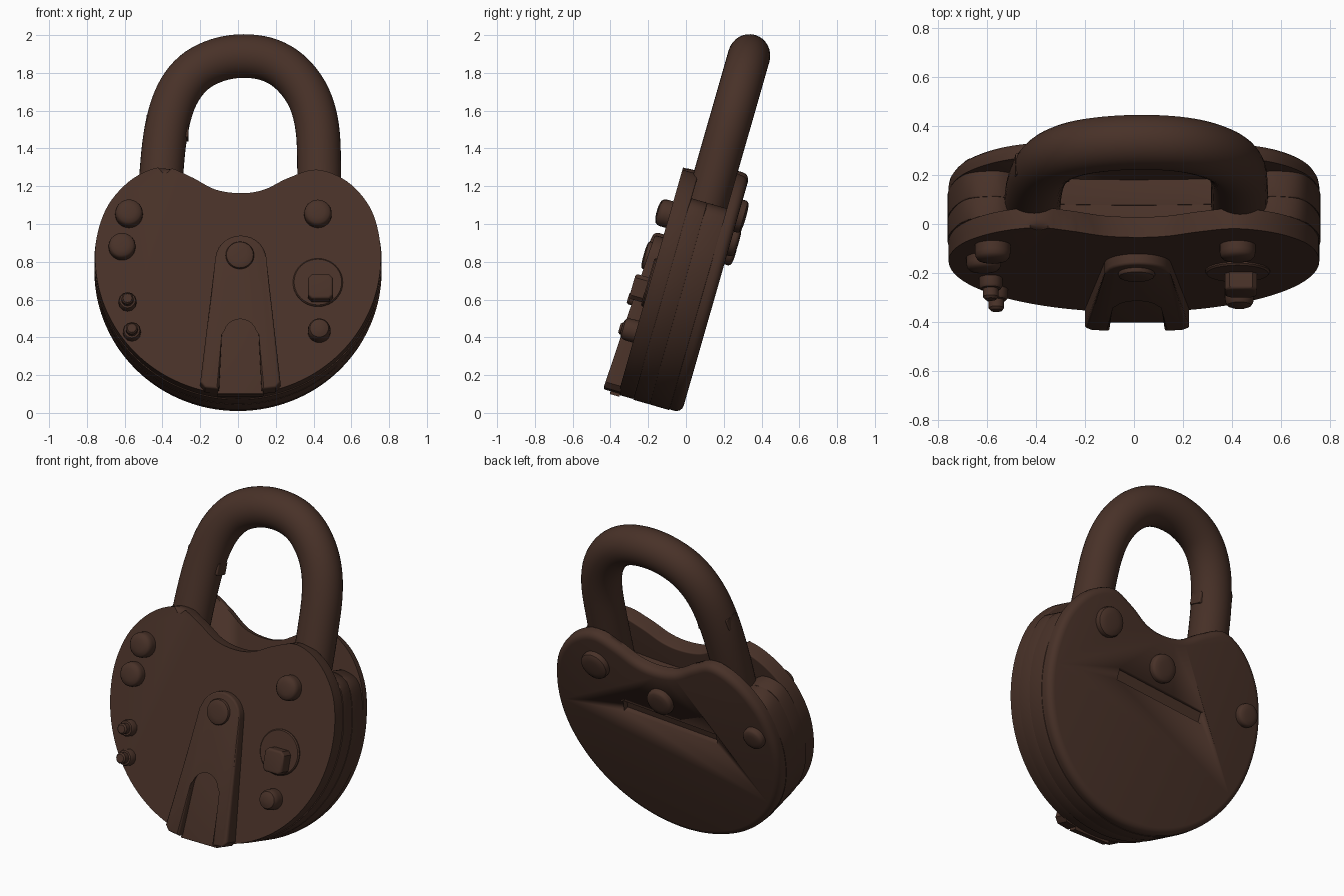
import bpy, bmesh, math
from mathutils import Matrix, Vector

if "Cube" in bpy.data.objects:
    bpy.data.objects.remove(bpy.data.objects["Cube"])

# Parts are modelled upright (x, depth, height), then the lock leans back 16 degrees
LEAN = Matrix.Rotation(math.radians(-16), 4, 'X')
FRONT, BACK = -0.373, -0.022

iron = bpy.data.materials.new("dark_brown_iron")
iron.diffuse_color = (0.065, 0.031, 0.021, 1)
iron.use_nodes = True
iron.node_tree.nodes["Principled BSDF"].inputs["Base Color"].default_value = iron.diffuse_color


def finish(name, bm, angle=35):
    bmesh.ops.recalc_face_normals(bm, faces=bm.faces)
    me = bpy.data.meshes.new(name)
    bm.to_mesh(me)
    bm.free()
    me.transform(LEAN)
    me.materials.append(iron)
    me.shade_smooth()
    me.set_sharp_from_angle(angle=math.radians(angle))
    ob = bpy.data.objects.new(name, me)
    bpy.context.collection.objects.link(ob)
    return ob


def spline(pts, closed, steps=6):
    """Catmull-Rom curve through 2D points."""
    n, out = len(pts), []
    get = (lambda i: Vector(pts[i % n])) if closed else (lambda i: Vector(pts[max(0, min(n - 1, i))]))
    for i in range(n if closed else n - 1):
        a, b, c, d = (get(i + k) for k in (-1, 0, 1, 2))
        for s in range(steps):
            t = s / steps
            out.append(0.5 * (2 * b + (c - a) * t + (2 * a - 5 * b + 4 * c - d) * t * t
                              + (3 * b - a - 3 * c + d) * t ** 3))
    if not closed:
        out.append(Vector(pts[-1]))
    return out


def prism(name, pts, n0, n1, bev0=0.0, bev1=0.0, taper=0.0, segs=4):
    """Outline extruded in depth, rims rounded; taper pushes the front out lower down."""
    bm = bmesh.new()
    front = [bm.verts.new((p[0], n0, p[1])) for p in pts]
    back = [bm.verts.new((p[0], n1, p[1])) for p in pts]
    bm.faces.new(front)
    bm.faces.new(back[::-1])
    k = len(pts)
    for i in range(k):
        bm.faces.new((front[i], back[i], back[(i + 1) % k], front[(i + 1) % k]))
    top = max(p[1] for p in pts)
    for v in front:
        v.co.y -= taper * (top - v.co.z)
    fs, bs = set(front), set(back)
    rims = [([e for e in bm.edges if set(e.verts) <= fs], bev0),
            ([e for e in bm.edges if set(e.verts) <= bs], bev1)]
    for edges, w in rims:
        if w:
            bmesh.ops.bevel(bm, geom=edges, offset=w, segments=segs, profile=0.5, affect='EDGES')
    return finish(name, bm)


def stud(name, x, v, base, rings, sides=28, direction=-1):
    """Lathed rivet: rings are (radius, rise above the plate)."""
    bm = bmesh.new()
    loops = []
    for r, h in [(rings[0][0], -0.02)] + rings:
        loops.append([bm.verts.new((x + r * math.cos(a), base + direction * h, v + r * math.sin(a)))
                      for a in (2 * math.pi * i / sides for i in range(sides))])
    for l0, l1 in zip(loops, loops[1:]):
        for i in range(sides):
            j = (i + 1) % sides
            bm.faces.new((l0[i], l0[j], l1[j], l1[i]))
    bm.faces.new(loops[0])
    bm.faces.new(loops[-1])
    return finish(name, bm)


def dome(r, h):
    return [(r, h * 0.45), (r * 0.95, h * 0.7), (r * 0.82, h * 0.87), (r * 0.5, h * 0.97), (r * 0.2, h)]


# Body outline: round below, two lobes with a dip above
bowl = [(0.76 * math.cos(math.radians(a)), 0.75 + 0.76 * math.sin(math.radians(a)))
        for a in range(172, 369, 14)]
lobes = [(0.70, 1.03), (0.58, 1.17), (0.42, 1.235), (0.27, 1.19), (0.14, 1.125), (0.02, 1.105),
         (-0.12, 1.125), (-0.26, 1.20), (-0.40, 1.25), (-0.56, 1.185), (-0.69, 1.04)]
outline = spline(bowl + lobes, True)


def scaled(s, lift=1.0):
    return [(p.x * s, 0.75 + (p.y - 0.75) * s * (lift if p.y > 0.75 else 1)) for p in outline]


prism("front_plate", scaled(0.995), FRONT, -0.285, 0.035, 0.008)
back_plate = prism("back_plate", scaled(0.995, 1.12), -0.09, BACK, 0.006, 0.04)

# Side band between the plates, with an open trough at the top for the shackle
trough = [(0.69, 1.05), (0.58, 1.10), (0.50, 1.07), (0.42, 1.0), (0, 0.97),
          (-0.42, 1.0), (-0.50, 1.07), (-0.58, 1.10), (-0.69, 1.05)]
band = spline(bowl + trough, True)
prism("side_band_front", band, -0.288, -0.196, 0.006, 0.008, segs=2)
prism("side_band_back", band, -0.198, -0.088, 0.008, 0.006, segs=2)

# Slot cut in the back plate
c, s = math.cos(0.08), math.sin(0.08)
slot = [(-0.03 + a * c - b * s, 0.795 + a * s + b * c)
        for a, b in ((-0.315, -0.037), (0.315, -0.037), (0.315, 0.037), (-0.315, 0.037))]
cutter = prism("slot_cutter", slot, BACK - 0.035, BACK + 0.05)
cutter.hide_render = True
mod = back_plate.modifiers.new("slot", 'BOOLEAN')
mod.operation, mod.object, mod.solver = 'DIFFERENCE', cutter, 'EXACT'
bpy.context.view_layer.objects.active = back_plate
bpy.ops.object.modifier_apply(modifier=mod.name)
bpy.data.objects.remove(cutter)

# Shackle: round bar swept along an arch
path = spline([(-0.415, 1.0), (-0.405, 1.27), (-0.378, 1.51), (-0.325, 1.69), (-0.235, 1.815),
               (-0.11, 1.885), (0.03, 1.908), (0.17, 1.885), (0.285, 1.81), (0.375, 1.68),
               (0.42, 1.51), (0.43, 1.27), (0.43, 1.0)], False, 5)
bm = bmesh.new()
rings, N = [], 32
for i, p in enumerate(path):
    t = (path[min(i + 1, len(path) - 1)] - path[max(i - 1, 0)]).normalized()
    ring = []
    for k in range(N):
        a = 2 * math.pi * k / N
        q = p + Vector((-t.y, t.x)) * 0.116 * math.cos(a)
        ring.append(bm.verts.new((q.x, -0.2 + 0.112 * math.sin(a), q.y)))
    rings.append(ring)
for r0, r1 in zip(rings, rings[1:]):
    for k in range(N):
        bm.faces.new((r0[k], r0[(k + 1) % N], r1[(k + 1) % N], r1[k]))
bm.faces.new(rings[0])
bm.faces.new(rings[-1])
finish("shackle", bm)

# Small worn lugs on the left leg of the shackle
for name, x, v in (("shackle_lug_outer", -0.468, 1.54), ("shackle_lug_inner", -0.285, 1.49)):
    prism(name, [(x - 0.022, v - 0.035), (x + 0.022, v - 0.04), (x + 0.024, v + 0.03),
                 (x - 0.016, v + 0.035)], -0.24, -0.15, 0.008, 0.008)

# Front rivets and pins
for i, (x, v, r, h) in enumerate([(-0.577, 0.985, 0.073, 0.07), (-0.614, 0.805, 0.071, 0.06),
                                  (0.423, 0.985, 0.073, 0.065), (0.43, 0.34, 0.06, 0.08)]):
    stud(f"front_rivet_{i + 1}", x, v, FRONT, dome(r, h))
for i, (x, v) in enumerate([(-0.585, 0.50), (-0.562, 0.335)]):
    stud(f"front_pin_{i + 1}", x, v, FRONT,
         [(0.048, 0.035), (0.042, 0.045), (0.032, 0.047), (0.032, 0.08), (0.024, 0.09)], 12)

# Round washer with a square stud
stud("washer_disc", 0.423, 0.61, FRONT, [(0.132, 0.006), (0.126, 0.013)], 40)
sq = [(0.437 + 0.066 * a, 0.567 + 0.068 * b) for a, b in
      ((-1, -0.7), (-0.7, -1), (0.7, -1), (1, -0.7), (1, 0.7), (0.7, 1), (-0.7, 1), (-1, 0.7))]
prism("square_stud", sq, FRONT - 0.085, FRONT + 0.01, 0.014)

# Swinging key cover: tapered plate, arched notch, thin infill and pivot
arc = lambda cx, cz, r, a0, a1, n: [(cx + r * math.cos(math.radians(a0 + (a1 - a0) * i / n)),
                                     cz + r * math.sin(math.radians(a0 + (a1 - a0) * i / n)))
                                    for i in range(n + 1)]
cover = ([(0.125, 0.0), (0.20, 0.01), (0.225, 0.04)] + arc(0.015, 0.725, 0.135, 5, 175, 14)
         + [(-0.20, 0.04), (-0.175, 0.01), (-0.10, 0.0)] + arc(0.012, 0.305, 0.098, 180, 0, 12))
prism("key_cover", cover, FRONT - 0.045, FRONT + 0.01, 0.012, taper=0.045, segs=3)
prism("key_cover_infill", [(-0.11, -0.015), (0.135, -0.015), (0.115, 0.42), (-0.09, 0.42)],
      FRONT - 0.03, FRONT + 0.01, 0.004, taper=0.03)
stud("cover_pivot", 0.01, 0.745, FRONT - 0.045, dome(0.075, 0.028))

# Back rivets
for i, (x, v, r) in enumerate([(0.42, 1.08, 0.088), (0.0, 0.945, 0.083), (-0.63, 0.88, 0.068)]):
    stud(f"back_rivet_{i + 1}", x, v, BACK, dome(r, 0.042), direction=1)
